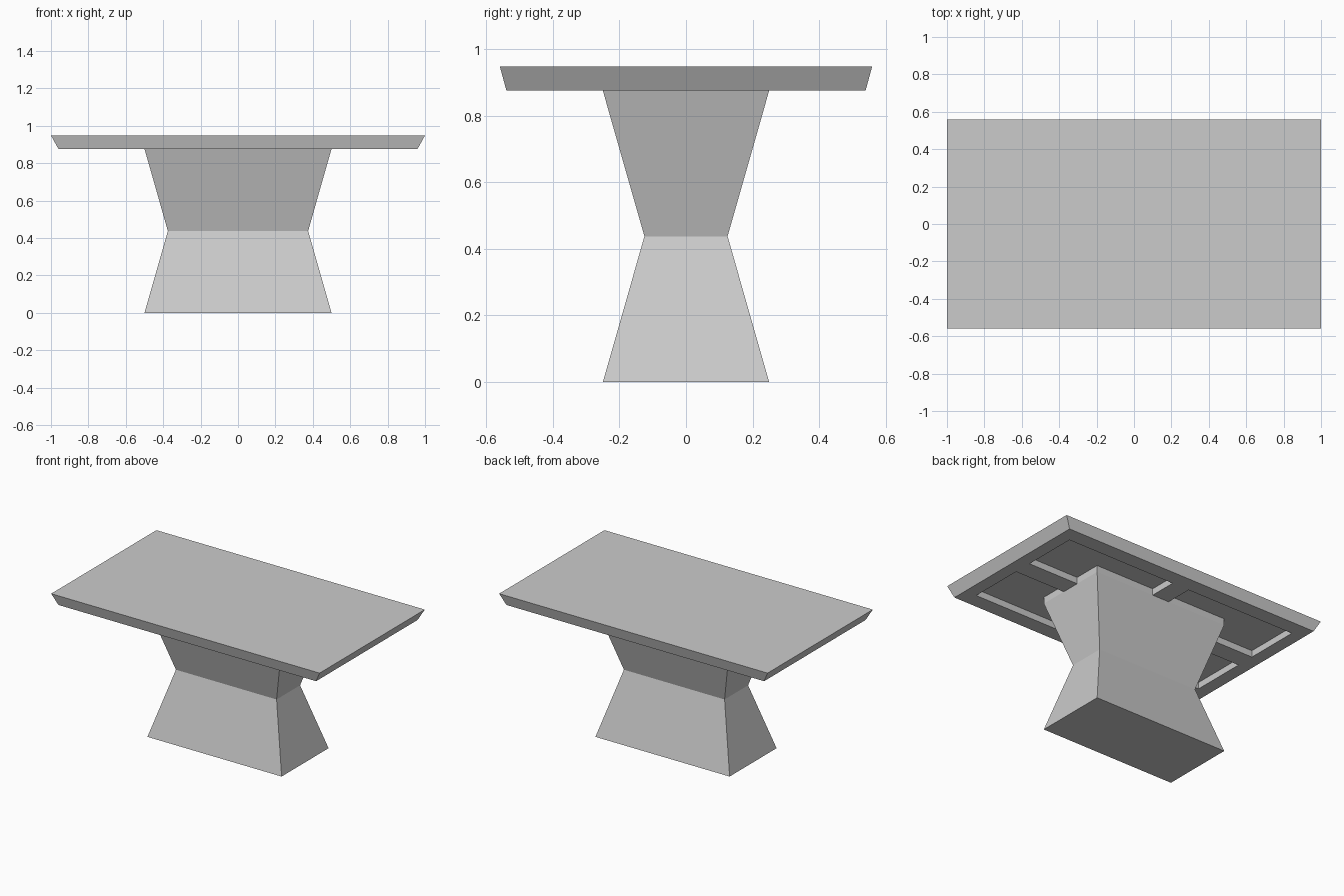
import bpy, bmesh

if "Cube" in bpy.data.objects:
    bpy.data.objects.remove(bpy.data.objects["Cube"])


def loft(name, sections):
    """Closed solid through rectangular sections (half_x, half_y, z), bottom to top."""
    bm = bmesh.new()
    rings = [[bm.verts.new((sx * hx, sy * hy, z))
              for sx, sy in ((-1, -1), (1, -1), (1, 1), (-1, 1))]
             for hx, hy, z in sections]
    bm.faces.new(rings[0][::-1])
    bm.faces.new(rings[-1])
    for low, high in zip(rings, rings[1:]):
        for i in range(4):
            j = (i + 1) % 4
            bm.faces.new((low[i], low[j], high[j], high[i]))
    mesh = bpy.data.meshes.new(name)
    bm.to_mesh(mesh)
    bm.free()
    obj = bpy.data.objects.new(name, mesh)
    bpy.context.collection.objects.link(obj)
    return obj


UNDERSIDE, TOP, POCKET = 0.876, 0.949, 0.92

# Hourglass pedestal, rising straight up into the underside pockets
loft("pedestal", [(0.5, 0.25, 0), (0.375, 0.125, 0.438),
                  (0.5, 0.25, UNDERSIDE), (0.5, 0.25, POCKET + 0.003)])

# Tabletop slab with edges tapering inward below
tabletop = loft("tabletop", [(0.96, 0.54, UNDERSIDE), (1.0, 0.56, TOP)])

# Four pockets under the tabletop, leaving a border and a cross of ribs
for sx in (-1, 1):
    for sy in (-1, 1):
        cutter = loft("pocket_cutter", [(0.406, 0.187, UNDERSIDE - 0.05),
                                        (0.406, 0.187, POCKET)])
        cutter.location = (sx * 0.469, sy * 0.25, 0)
        cutter.hide_render = True
        cutter.hide_set(True)
        cut = tabletop.modifiers.new("pocket", 'BOOLEAN')
        cut.operation = 'DIFFERENCE'
        cut.solver = 'EXACT'
        cut.object = cutter
